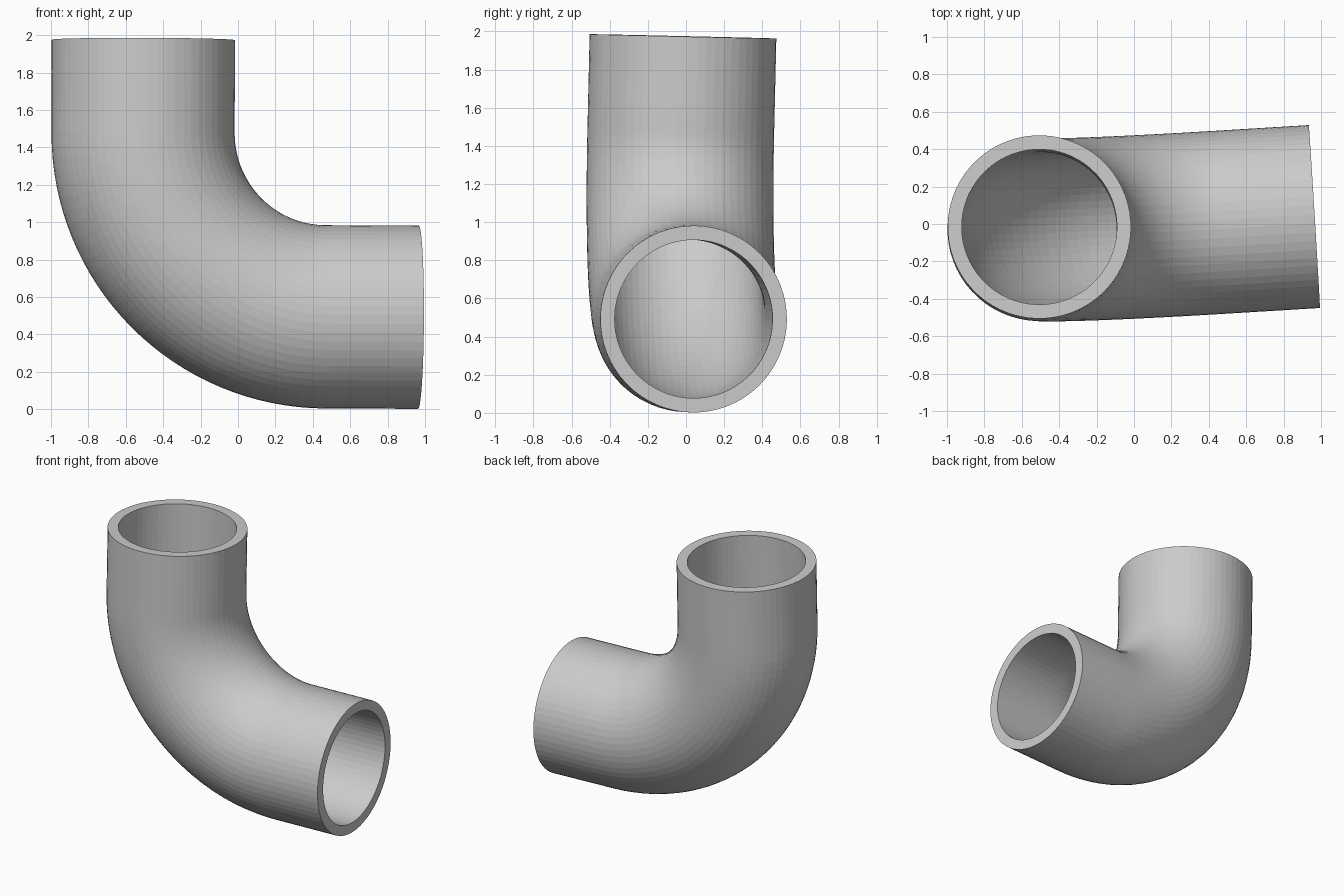
import bpy, bmesh
from math import sin, cos, pi
from mathutils import Vector

if "Cube" in bpy.data.objects:
    bpy.data.objects.remove(bpy.data.objects["Cube"])

SIDES, BEND_STEPS = 64, 32
OUTER, INNER = 0.49, 0.415
BEND, LEG = 0.98, 1.477

# Slightly tilted frame: u runs along the side outlet, v along the upright outlet
corner = Vector((-0.51, -0.05, 0.498))
u = Vector((1, 0.061, -0.004)).normalized()
v = Vector((0, 0.023, 1))
v = (v - u * v.dot(u)).normalized()
w = u.cross(v)

# Centre line: straight, quarter bend, straight; each entry is (point, in-plane normal)
path = [(corner + v * LEG, u)]
for i in range(BEND_STEPS + 1):
    a = pi / 2 * i / BEND_STEPS
    n = u * cos(a) + v * sin(a)
    path.append((corner + (u + v) * BEND - n * BEND, n))
path.append((corner + u * LEG, v))

bm = bmesh.new()


def ring(point, normal, radius):
    return [bm.verts.new(point + (normal * cos(t) + w * sin(t)) * radius)
            for t in (2 * pi * k / SIDES for k in range(SIDES))]


def bridge(a, b):
    for k in range(SIDES):
        j = (k + 1) % SIDES
        bm.faces.new((a[k], a[j], b[j], b[k]))


# Outer wall, end rims and bore form one closed loop of rings
rings = [ring(p, n, OUTER) for p, n in path]
rings += [ring(p, n, INNER) for p, n in reversed(path)]
for i in range(len(rings)):
    bridge(rings[i], rings[(i + 1) % len(rings)])
bmesh.ops.recalc_face_normals(bm, faces=bm.faces)

mesh = bpy.data.meshes.new("pipe_elbow")
bm.to_mesh(mesh)
bm.free()
pipe = bpy.data.objects.new("pipe_elbow", mesh)
bpy.context.collection.objects.link(pipe)
